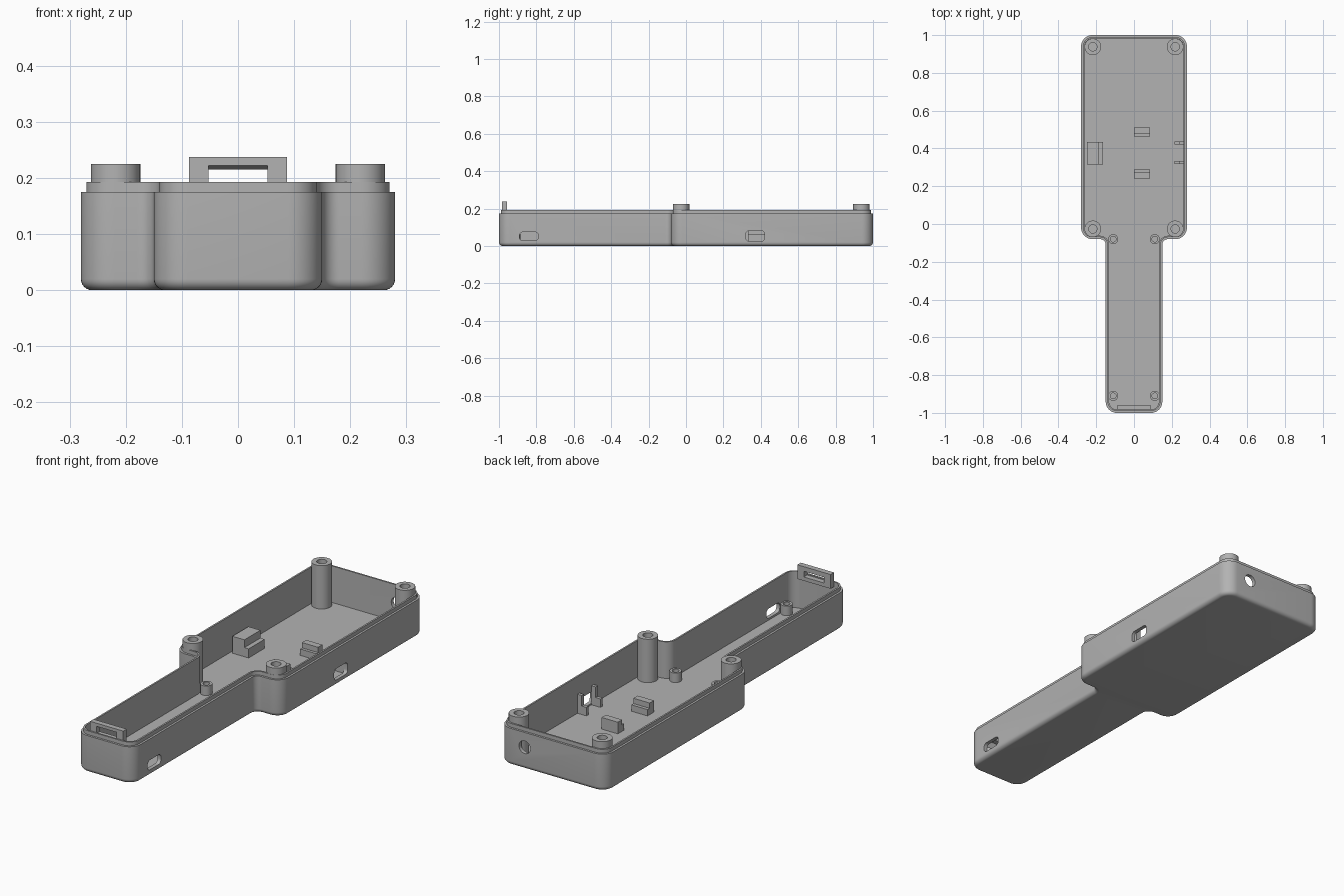
import bpy, bmesh, math
from mathutils import Vector

cube = bpy.data.objects.get("Cube")
if cube:
    bpy.data.objects.remove(cube, do_unlink=True)

grey = bpy.data.materials.new("plain grey")
grey.use_nodes = True
grey.diffuse_color = (0.45, 0.45, 0.45, 1)
grey.node_tree.nodes["Principled BSDF"].inputs["Base Color"].default_value = grey.diffuse_color

FLOOR, RIM, LIP = 0.02, 0.175, 0.193
WALL, STEP = 0.018, 0.01


def loft(name, rings):
    """Skin a stack of equal-length point rings and cap both ends."""
    bm = bmesh.new()
    loops = [[bm.verts.new(p) for p in ring] for ring in rings]
    for a, b in zip(loops, loops[1:]):
        for i in range(len(a)):
            j = (i + 1) % len(a)
            bm.faces.new((a[i], a[j], b[j], b[i]))
    bm.faces.new(loops[0])
    bm.faces.new(loops[-1])
    bmesh.ops.recalc_face_normals(bm, faces=bm.faces)
    mesh = bpy.data.meshes.new(name)
    bm.to_mesh(mesh)
    bm.free()
    mesh.materials.append(grey)
    ob = bpy.data.objects.new(name, mesh)
    bpy.context.collection.objects.link(ob)
    return ob


def prism(name, profile, axis, start, end):
    """Extrude a 2D profile along x (points y,z) or y (points x,z)."""
    def place(u, v, w):
        return (w, u, v) if axis == "x" else (u, w, v)
    return loft(name, [[place(u, v, w) for u, v in profile] for w in (start, end)])


def rect(u0, u1, v0, v1):
    return [(u0, v0), (u1, v0), (u1, v1), (u0, v1)]


def round_rect(u, v, width, height, r, steps=8):
    pts = []
    for k, (su, sv) in enumerate([(1, 1), (-1, 1), (-1, -1), (1, -1)]):
        for i in range(steps + 1):
            a = math.pi / 2 * (k + i / steps)
            pts.append((u + su * (width / 2 - r) + r * math.cos(a),
                        v + sv * (height / 2 - r) + r * math.sin(a)))
    return pts


def smooth(ob):
    bpy.ops.object.select_all(action="DESELECT")
    ob.select_set(True)
    bpy.context.view_layer.objects.active = ob
    bpy.ops.object.shade_smooth_by_angle(angle=math.radians(35))


def cut(ob, cutter):
    cutter.hide_render = True
    mod = ob.modifiers.new("cut", "BOOLEAN")
    mod.operation, mod.solver, mod.object = "DIFFERENCE", "EXACT", cutter
    bpy.context.view_layer.objects.active = ob
    bpy.ops.object.modifier_apply(modifier=mod.name)
    bpy.data.objects.remove(cutter, do_unlink=True)


# Paddle-shaped outline: arc centre, radius, start angle, sweep (negative = hollow corner)
RIGHT_ARCS = [
    (0.09, -0.94, 0.06, -90, 90),
    (0.18, -0.11, 0.03, 180, -90),
    (0.22, -0.02, 0.06, -90, 90),
    (0.22, 0.94, 0.06, 0, 90),
]


def outline(inset, z, steps=10):
    half = []
    for cx, cy, r, start, sweep in RIGHT_ARCS:
        r += inset if sweep < 0 else -inset
        for i in range(steps + 1):
            a = math.radians(start + sweep * i / steps)
            half.append(Vector((cx + r * math.cos(a), cy + r * math.sin(a), z)))
    return half + [Vector((-p.x, p.y, p.z)) for p in reversed(half)]


# Tray with rounded base edge and stepped lip
edge = 0.02
levels = []
for i in range(7):
    a = math.pi / 2 * i / 6
    levels.append((edge * (1 - math.sin(a)), edge * (1 - math.cos(a))))
levels += [(0, RIM), (STEP, RIM), (STEP, LIP), (WALL, LIP), (WALL, FLOOR)]
tray = loft("tray_shell", [outline(d, z) for d, z in levels])

# Side slots and rear round hole
cut(tray, prism("handle_slot_cutter", round_rect(-0.84, 0.052, 0.1, 0.046, 0.018), "x", 0.1, 0.2))
cut(tray, prism("body_slot_cutter", round_rect(0.37, 0.054, 0.1, 0.054, 0.016), "x", 0.24, 0.3))
cut(tray, prism("rear_hole_cutter", round_rect(0.145, 0.105, 0.06, 0.06, 0.03), "y", 0.96, 1.03))
smooth(tray)


# Hollow screw posts
def post(name, x, y, outer, inner, top):
    def ring(r, z):
        return [(x + r * math.cos(math.tau * i / 32), y + r * math.sin(math.tau * i / 32), z)
                for i in range(32)]
    smooth(loft(name, [ring(outer, FLOOR / 2), ring(outer, top), ring(inner, top),
                       ring(inner, FLOOR + 0.005)]))


for side, s in (("left", 1), ("right", -1)):
    post(f"rear_post_{side}", s * 0.218, 0.938, 0.044, 0.022, 0.225)
    post(f"middle_post_{side}", s * 0.218, -0.026, 0.044, 0.022, 0.225)
    post(f"handle_post_{side}", s * 0.11, -0.08, 0.026, 0.015, 0.065)
    post(f"end_post_{side}", s * 0.11, -0.91, 0.026, 0.015, 0.065)


# Stepped supports on the floor
def stepped(u_back, u_step, u_front, low, high):
    base = FLOOR - 0.005
    return [(u_back, base), (u_front, base), (u_front, low), (u_step, low),
            (u_step, high), (u_back, high)]


prism("side_support", stepped(-0.25, -0.187, -0.165, 0.063, 0.1), "y", 0.315, 0.435)
prism("rear_support", stepped(0.51, 0.478, 0.464, 0.05, 0.075), "x", 0, 0.085)
prism("front_support", stepped(0.24, 0.272, 0.288, 0.05, 0.075), "x", 0, 0.085)

# Bracket pair flanking the body slot
for name, y in (("front_bracket", 0.325), ("rear_bracket", 0.43)):
    prism(name, stepped(0.265, 0.24, 0.215, 0.06, 0.11), "y", y - 0.008, y + 0.008)

# Latch loop at the handle end
latch = prism("latch_loop", rect(-0.983, -0.957, 0.17, 0.237), "x", -0.087, 0.087)
window = [(-1.0, 0.188), (-0.94, 0.188), (-0.94, 0.211), (-0.957, 0.215),
          (-0.983, 0.222), (-1.0, 0.226)]
cut(latch, prism("latch_cutter", window, "x", -0.053, 0.053))
